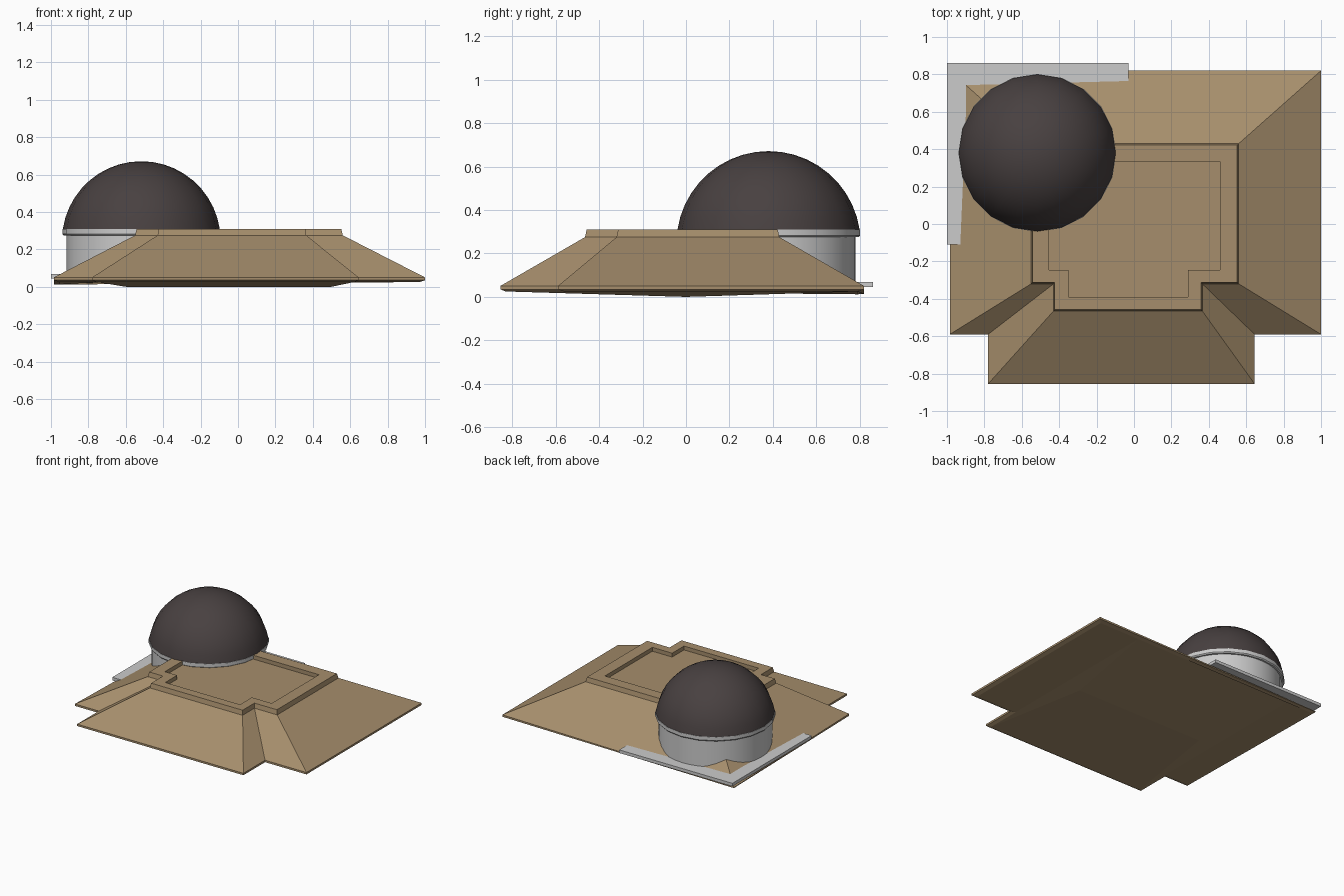
import bpy, bmesh, math

if "Cube" in bpy.data.objects:
    bpy.data.objects.remove(bpy.data.objects["Cube"])

def material(name, rgb):
    m = bpy.data.materials.new(name)
    m.diffuse_color = (*rgb, 1)
    m.use_nodes = True
    m.node_tree.nodes["Principled BSDF"].inputs["Base Color"].default_value = m.diffuse_color
    return m

def make_object(name, bm, mat=None, smooth=None):
    bmesh.ops.recalc_face_normals(bm, faces=bm.faces)
    me = bpy.data.meshes.new(name)
    bm.to_mesh(me)
    bm.free()
    ob = bpy.data.objects.new(name, me)
    bpy.context.collection.objects.link(ob)
    if mat:
        me.materials.append(mat)
    if smooth:
        bpy.ops.object.select_all(action='DESELECT')
        ob.select_set(True)
        bpy.context.view_layer.objects.active = ob
        bpy.ops.object.shade_smooth_by_angle(angle=math.radians(smooth))
    return ob

def outline(left, right, back, front, pl, pr, pf):
    # rectangle with a narrower bay projecting at the front
    return [(pl, pf), (pr, pf), (pr, front), (right, front),
            (right, back), (left, back), (left, front), (pl, front)]

def lathe(name, profile, centre, sides, mat=None, smooth=30):
    bm = bmesh.new()
    cx, cy = centre
    rings = []
    for r, z in profile:
        n = 1 if r == 0 else sides
        rings.append([bm.verts.new((cx + r * math.cos(2 * math.pi * i / sides),
                                    cy + r * math.sin(2 * math.pi * i / sides), z))
                      for i in range(n)])
    for a, b in zip(rings, rings[1:]):
        for i in range(sides):
            j = (i + 1) % sides
            quad = [a[i % len(a)], a[j % len(a)], b[j % len(b)], b[i % len(b)]]
            bm.faces.new(list(dict.fromkeys(quad)))
    return make_object(name, bm, mat, smooth)

tan = material("tan_roof", (0.38, 0.27, 0.15))
dark = material("dark_dome", (0.065, 0.052, 0.052))

# hipped roof: eave lip, slopes, rim and recessed top; the back left corner sags
low = outline(-0.955, 0.97, 0.79, -0.56, -0.755, 0.62, -0.83)
eave = outline(-0.985, 1.0, 0.82, -0.59, -0.78, 0.645, -0.855)
top = outline(-0.55, 0.56, 0.43, -0.32, -0.43, 0.365, -0.465)
rim = outline(-0.542, 0.552, 0.422, -0.312, -0.424, 0.359, -0.457)
inner = outline(-0.455, 0.46, 0.335, -0.245, -0.35, 0.29, -0.39)
layers = [(low, 0.025, 0.012), (eave, 0.035, 0.013), (eave, 0.05, 0.018),
          (top, 0.275, 0.275), (rim, 0.31, 0.31), (inner, 0.31, 0.31), (inner, 0.28, 0.28)]
bm = bmesh.new()
rings = [[bm.verts.new((x, y, corner if i == 5 else z)) for i, (x, y) in enumerate(pts)]
         for pts, z, corner in layers]
for a, b in zip(rings, rings[1:]):
    for i in range(8):
        j = (i + 1) % 8
        bm.faces.new((a[i], a[j], b[j], b[i]))
bm.faces.new(rings[-1])

# shallow hipped underside
u = rings[0]
br, bl = bm.verts.new((0.62, 0.79, 0.025)), bm.verts.new((-0.755, 0.79, 0.025))
kr, kl = bm.verts.new((0.5, 0, 0)), bm.verts.new((-0.6, 0, 0))
for f in ((u[0], u[1], kr, kl), (u[1], u[2], br, kr), (br, bl, kl, kr),
          (bl, u[7], u[0], kl), (u[2], u[3], u[4], br), (u[7], u[6], u[5], bl)):
    bm.faces.new(f)
make_object("roof", bm, tan)

# square base plate under the drum
bm = bmesh.new()
bmesh.ops.create_cube(bm, size=1)
for v in bm.verts:
    v.co = (-0.515 + v.co.x * 0.97, 0.375 + v.co.y * 0.97, 0.057 + v.co.z * 0.024)
make_object("base_plate", bm)

# drum with its projecting ledge
C = (-0.517, 0.38)
lathe("drum", [(0, 0.05), (0.4, 0.05), (0.4, 0.28)], C, 40)
lathe("ledge", [(0.39, 0.275), (0.415, 0.275), (0.422, 0.283), (0.422, 0.31), (0, 0.31)], C, 20)

# dome: a spherical cap
R, cz = 0.424, 0.247
start = math.asin((0.309 - cz) / R)
arc = [start + (math.pi / 2 - start) * i / 10 for i in range(10)]
lathe("dome", [(R * math.cos(a), cz + R * math.sin(a)) for a in arc] + [(0, cz + R)],
      C, 20, dark)
